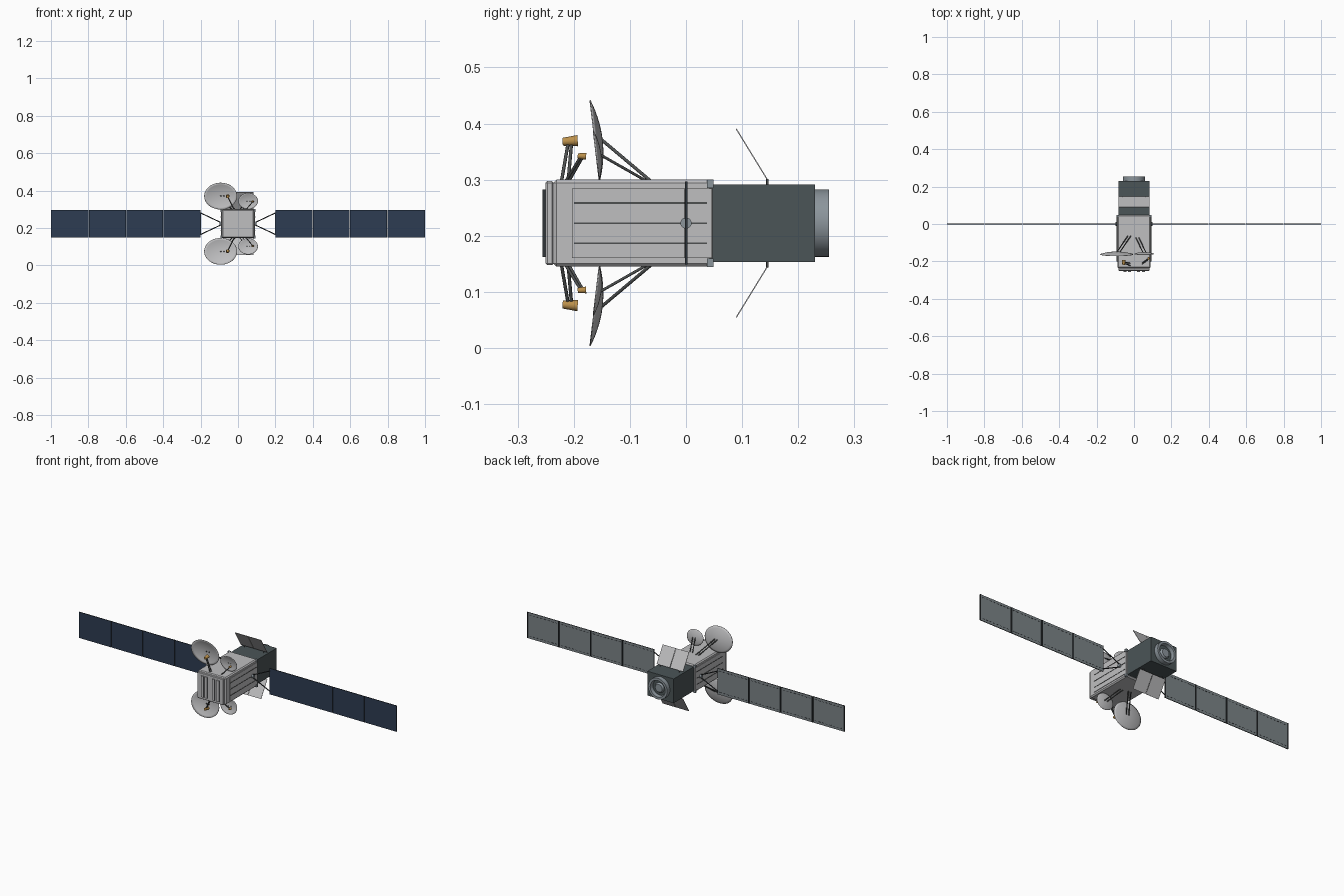
import bpy, bmesh, math
from mathutils import Matrix, Vector

if "Cube" in bpy.data.objects:
    bpy.data.objects.remove(bpy.data.objects["Cube"])

MID = 0.2225  # height of the long axis; all meshes are relative to it


def material(name, r, g, b):
    m = bpy.data.materials.new(name)
    m.use_nodes = True
    m.diffuse_color = (r, g, b, 1)
    m.node_tree.nodes["Principled BSDF"].inputs["Base Color"].default_value = (r, g, b, 1)
    return m


LIGHT = material("light grey", 0.52, 0.52, 0.53)
SLATE = material("dark slate", 0.07, 0.09, 0.095)
NAVY = material("navy cells", 0.026, 0.045, 0.085)
BACK = material("panel grey", 0.2, 0.23, 0.245)
DARK = material("charcoal", 0.03, 0.035, 0.04)
STRUT = material("strut grey", 0.075, 0.08, 0.08)
GOLD = material("gold", 0.5, 0.28, 0.07)
STEEL = material("steel grey", 0.26, 0.3, 0.33)


def finish(name, bm, mats, mirror="", smooth=False, thick=0, rule=None):
    bmesh.ops.recalc_face_normals(bm, faces=bm.faces)
    if rule:
        for f in bm.faces:
            f.material_index = rule(f)
    for f in bm.faces:
        f.smooth = smooth
    mesh = bpy.data.meshes.new(name)
    bm.to_mesh(mesh)
    bm.free()
    if smooth:
        mesh.set_sharp_from_angle(angle=math.radians(40))
    for m in mats:
        mesh.materials.append(m)
    ob = bpy.data.objects.new(name, mesh)
    bpy.context.collection.objects.link(ob)
    ob.location.z = MID
    if thick:
        sol = ob.modifiers.new("thickness", "SOLIDIFY")
        sol.thickness = thick
    if mirror:
        mod = ob.modifiers.new("mirror", "MIRROR")
        mod.use_axis = [a in mirror for a in "XYZ"]
    return ob


def add_box(bm, x0, x1, y0, y1, z0, z1):
    size = Matrix.Diagonal((x1 - x0, y1 - y0, z1 - z0, 1))
    mid = Matrix.Translation(((x0 + x1) / 2, (y0 + y1) / 2, (z0 + z1) / 2))
    return bmesh.ops.create_cube(bm, size=1, matrix=mid @ size)["verts"]


def box(name, mat, *dims, mirror="", bevel=0):
    bm = bmesh.new()
    add_box(bm, *dims)
    if bevel:
        bmesh.ops.bevel(bm, geom=bm.edges[:], offset=bevel, segments=1, affect="EDGES")
    return finish(name, bm, [mat], mirror)


def rod(name, mat, a, b, r0, r1=None, mirror="Z", sides=10):
    a, b = Vector(a), Vector(b)
    d = b - a
    bm = bmesh.new()
    turn = d.to_track_quat("Z", "Y").to_matrix().to_4x4()
    bmesh.ops.create_cone(bm, cap_ends=True, segments=sides, radius1=r0,
                          radius2=r0 if r1 is None else r1, depth=d.length,
                          matrix=Matrix.Translation((a + b) / 2) @ turn)
    return finish(name, bm, [mat], mirror, smooth=True)


# Main body, front steps and rear module
box("body", LIGHT, -0.088, 0.088, -0.237, 0.048, -0.0775, 0.0775, bevel=0.006)
box("front_step", LIGHT, -0.082, 0.082, -0.25, -0.236, -0.075, 0.075, bevel=0.003)
box("rear_module", SLATE, -0.083, 0.083, 0.047, 0.23, -0.069, 0.069)
box("corner_bracket", STEEL, 0.08, 0.093, 0.037, 0.049, 0.063, 0.078, mirror="XZ")

# Raised front slats with dark flanks
bm = bmesh.new()
for x in (-0.055, -0.032, 0.015, 0.042):
    add_box(bm, x, x + 0.016, -0.256, -0.249, -0.06, 0.06)
finish("front_slats", bm, [LIGHT, DARK], rule=lambda f: int(abs(f.normal.x) > 0.5))

# Side radiator panels with dark grooves
box("side_panel", LIGHT, 0.085, 0.091, -0.203, 0.046, -0.062, 0.062, mirror="X")
bm = bmesh.new()
for z in (-0.036, 0, 0.036):
    add_box(bm, 0.09, 0.0925, -0.2, 0.037, z - 0.0015, z + 0.0015)
finish("side_grooves", bm, [STRUT], "X")

# Rear nozzle, turned around the long axis
bm = bmesh.new()
profile = [(0.06, 0.229), (0.06, 0.255), (0.047, 0.255), (0.043, 0.236),
           (0.028, 0.236), (0.022, 0.246), (0, 0.246)]
pts = [bm.verts.new((r, y, 0)) for r, y in profile]
edges = [bm.edges.new(p) for p in zip(pts, pts[1:])]
bmesh.ops.spin(bm, geom=pts + edges, cent=(0, 0, 0), axis=(0, 1, 0),
               angle=math.tau, steps=40, use_merge=True)
bmesh.ops.remove_doubles(bm, verts=bm.verts, dist=0.0001)
finish("rear_nozzle", bm, [STEEL, SLATE], smooth=True,
       rule=lambda f: int(math.hypot(f.calc_center_median().x, f.calc_center_median().z) < 0.047
                          and f.calc_center_median().y < 0.24))

# Hinged flaps above and below the rear module, each in two leaves
bm = bmesh.new()
for x in (-0.083, 0.001):
    add_box(bm, x, x + 0.082, -0.001, 0.001, 0, 0.106)
tilt = Matrix.Translation((0, 0.145, 0.0775)) @ Matrix.Rotation(0.55, 4, "X")
bmesh.ops.transform(bm, matrix=tilt, verts=bm.verts)
finish("hinged_flap", bm, [LIGHT], "Z")
for x in (-0.06, 0.06):
    rod("flap_hinge", STRUT, (x, 0.145, 0.066), (x, 0.145, 0.079), 0.002)


# Dishes: shallow elliptical bowls facing forward
def dish(name, x, y, z, rx, rz, depth):
    bm = bmesh.new()
    rings, sides = 7, 40
    hub = bm.verts.new((0, depth, 0))
    previous = None
    for i in range(1, rings + 1):
        t = i / rings
        ring = []
        for k in range(sides):
            a = math.tau * k / sides
            ring.append(bm.verts.new((rx * t * math.cos(a), depth * (1 - t * t),
                                      rz * t * math.sin(a))))
        for k in range(sides):
            n = (k + 1) % sides
            if previous:
                bm.faces.new((previous[k], previous[n], ring[n], ring[k]))
            else:
                bm.faces.new((hub, ring[n], ring[k]))
        previous = ring
    place = Matrix.Translation((x, y, z)) @ Matrix.Rotation(0.12, 4, "X")
    bmesh.ops.transform(bm, matrix=place, verts=bm.verts)
    finish(name, bm, [LIGHT], "Z", smooth=True, thick=0.002)


dish("large_dish", -0.093, -0.1635, 0.1475, 0.0875, 0.0715, 0.013)
dish("small_dish", 0.054, -0.161, 0.121, 0.052, 0.043, 0.008)

# Struts behind the dishes
for dx in (-0.008, 0.008):
    rod("large_dish_strut", STRUT, (-0.085 + dx, -0.152, 0.15), (-0.025 + dx, -0.064, 0.076), 0.003)
    rod("small_dish_strut", STRUT, (0.056 + dx, -0.153, 0.122), (0.018 + dx, -0.072, 0.076), 0.0025)

# Feed horns on their struts
for dy in (-0.006, 0.006):
    rod("large_feed_strut", STRUT, (-0.02, -0.216 + dy, 0.074), (-0.054, -0.207 + dy / 2, 0.143), 0.003)
    rod("small_feed_strut", STRUT, (0.042, -0.212 + dy / 2, 0.074), (0.079, -0.186 + dy / 3, 0.118), 0.0025)
rod("large_feed_horn", GOLD, (-0.055, -0.22, 0.145), (-0.055, -0.193, 0.147), 0.007, 0.01, sides=16)
rod("small_feed_horn", GOLD, (0.079, -0.193, 0.12), (0.079, -0.178, 0.119), 0.0045, 0.006, sides=16)

# Wing hub and yoke
rod("wing_hub", STEEL, (0.086, 0, 0), (0.1, 0, 0), 0.01, mirror="X", sides=20)
rod("wing_yoke", DARK, (0.095, 0, 0.008), (0.205, 0, 0.06), 0.0028, mirror="XZ")
rod("yoke_brace", DARK, (0.2, 0, -0.06), (0.2, 0, 0.06), 0.002, mirror="X")

# Solar wings: navy cells in front, grey behind, dark rims
bm = bmesh.new()
trim = bmesh.new()
for i in range(4):
    x = 0.2 + 0.2 * i
    end = x + (0.2 if i == 3 else 0.197)
    add_box(bm, x, end, -0.002, 0.002, -0.074, 0.074)
    # Dark seams and dashed wiring on the back
    for a in (x, end - 0.004):
        add_box(trim, a, a + 0.004, 0.0018, 0.003, -0.074, 0.074)
    for z in (-0.06, 0.06):
        for k in range(8):
            d = x + 0.012 + 0.023 * k
            add_box(trim, d, d + 0.013, 0.0018, 0.0028, z - 0.0012, z + 0.0012)
finish("solar_wing", bm, [NAVY, BACK, DARK], "X",
       rule=lambda f: 0 if f.normal.y < -0.5 else 1 if f.normal.y > 0.5 else 2)
finish("wing_back_trim", trim, [DARK], "X")
